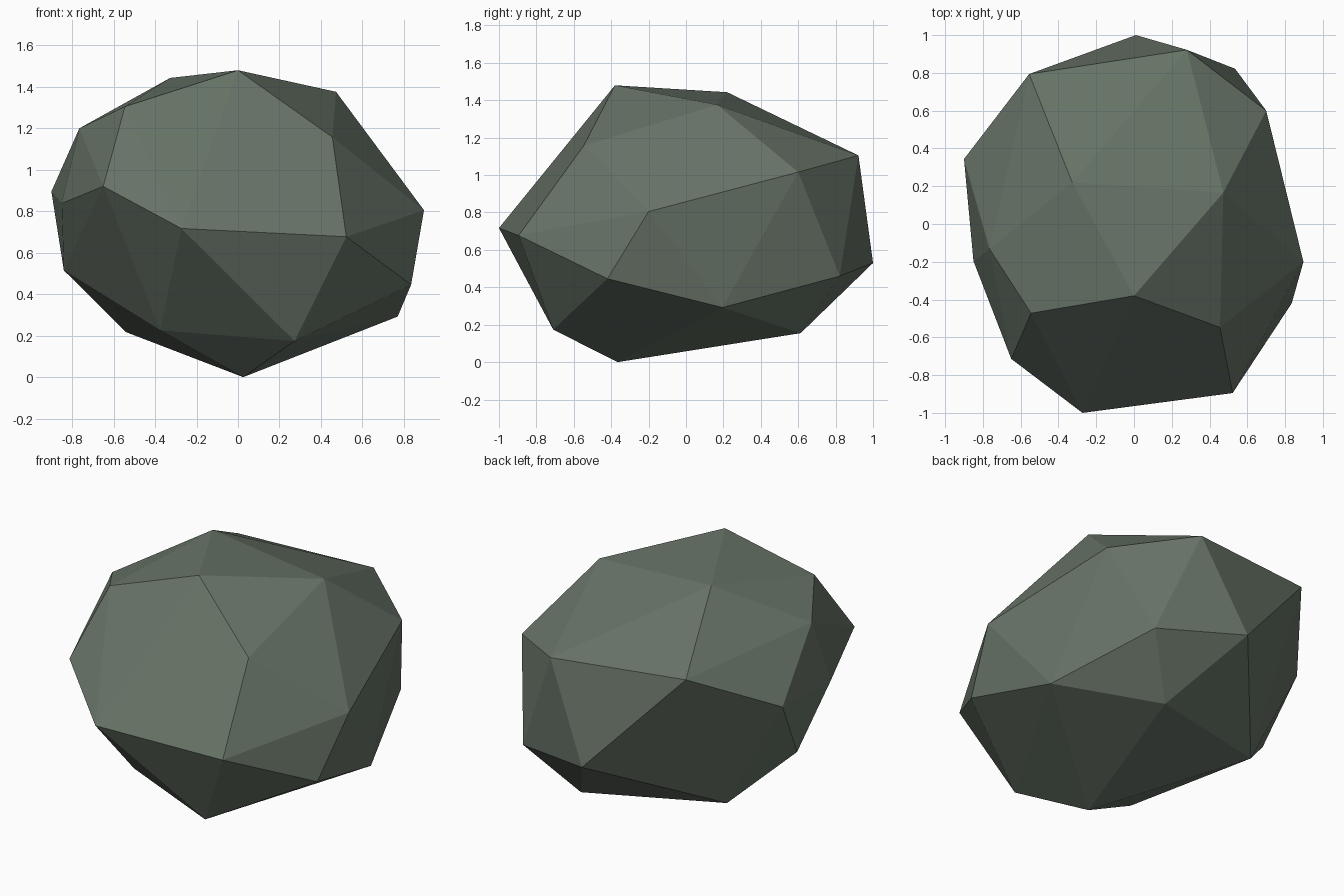
import bpy, bmesh, math

# Corner points of the boulder, grouped from crown to base
crown = [(0, -.38, 1.48), (-.327, .22, 1.443), (.473, .166, 1.376),
         (-.545, -.472, 1.305), (-.765, -.132, 1.20), (.455, -.547, 1.157),
         (-.555, .794, 1.142), (.28, .922, 1.105), (.70, .60, 1.016)]
girdle = [(-.65, -.714, .92), (-.90, .344, .895), (-.85, -.196, .838),
          (.897, -.20, .805), (-.273, -1.0, .717), (.522, -.895, .677),
          (.01, 1.0, .53), (-.84, .118, .515), (.535, .822, .46), (.835, -.42, .446)]
base = [(.77, .195, .292), (-.375, -.477, .226), (-.54, .372, .217),
        (.273, -.71, .174), (.287, .613, .155), (.025, -.366, 0)]

# Faceted boulder: the hull around its corners
bm = bmesh.new()
for p in crown + girdle + base:
    bm.verts.new(p)
bmesh.ops.convex_hull(bm, input=bm.verts[:])
bmesh.ops.recalc_face_normals(bm, faces=bm.faces[:])

mesh = bpy.data.meshes.new("boulder")
bm.to_mesh(mesh)
bm.free()
boulder = bpy.data.objects.new("boulder", mesh)
bpy.context.collection.objects.link(boulder)

# Mossy grey stone
stone = bpy.data.materials.new("mossy grey stone")
stone.diffuse_color = (.135, .17, .135, 1)
mesh.materials.append(stone)
